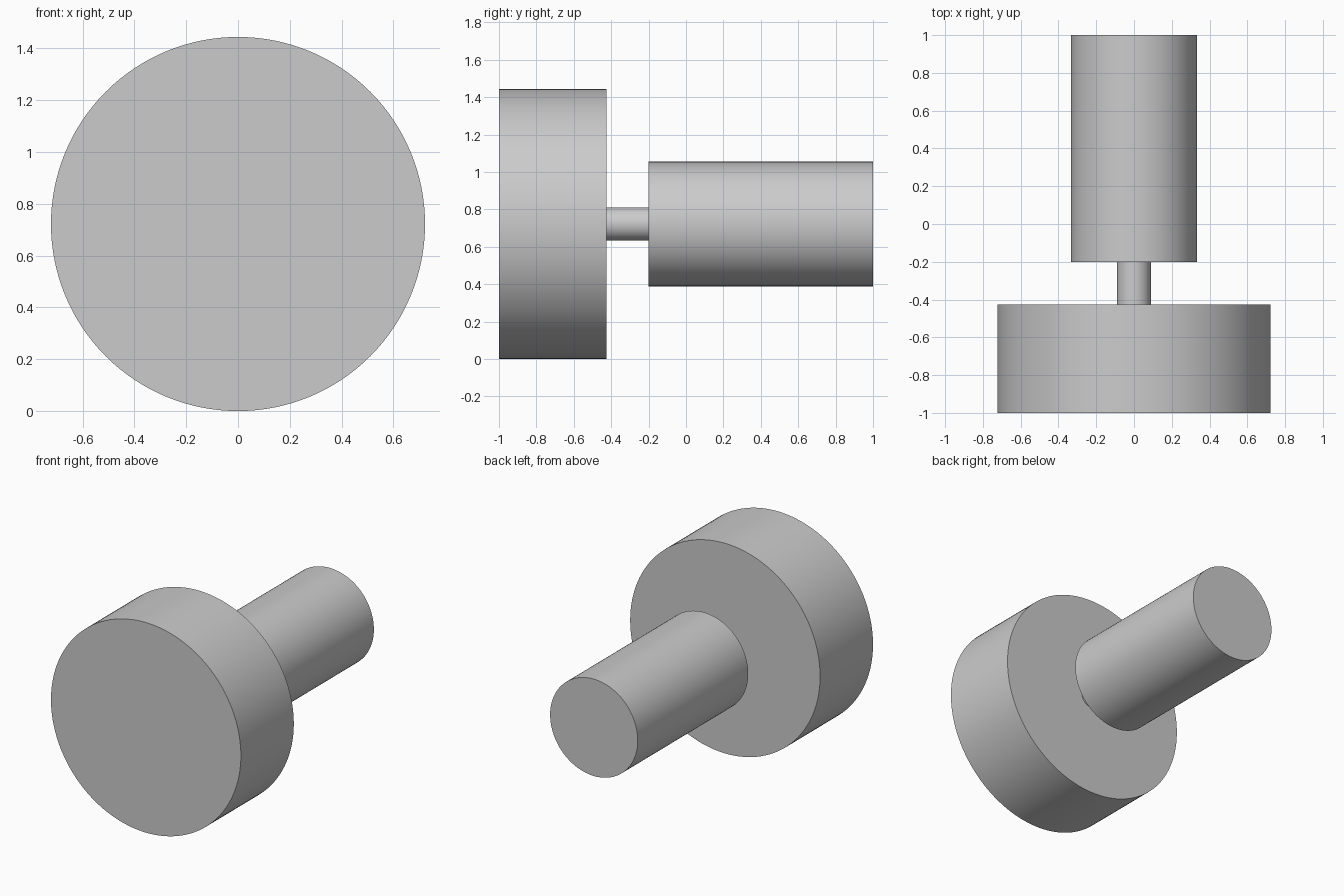
import bpy
import math

cube = bpy.data.objects.get("Cube")
if cube:
    bpy.data.objects.remove(cube, do_unlink=True)

AXIS_Z = 0.722

# Plain grey for every part
grey = bpy.data.materials.new("plain_grey")
grey.use_nodes = True
colour = (0.6, 0.6, 0.6, 1)
grey.diffuse_color = colour
grey.node_tree.nodes["Principled BSDF"].inputs["Base Color"].default_value = colour


def cylinder(name, radius, y_front, y_back):
    """Capped cylinder lying along y on the shared axis."""
    bpy.ops.mesh.primitive_cylinder_add(
        vertices=128, radius=radius, depth=y_back - y_front,
        location=(0, (y_front + y_back) / 2, AXIS_Z),
        rotation=(math.pi / 2, 0, 0))
    part = bpy.context.object
    part.name = name
    part.data.materials.append(grey)
    bpy.ops.object.shade_smooth_by_angle(angle=math.radians(30))
    return part


# Wide front disc, thin neck and long rear barrel
cylinder("front_disc", AXIS_Z, -1, -0.425)
cylinder("neck", 0.089, -0.425, -0.2)
cylinder("rear_barrel", 0.333, -0.2, 1)
